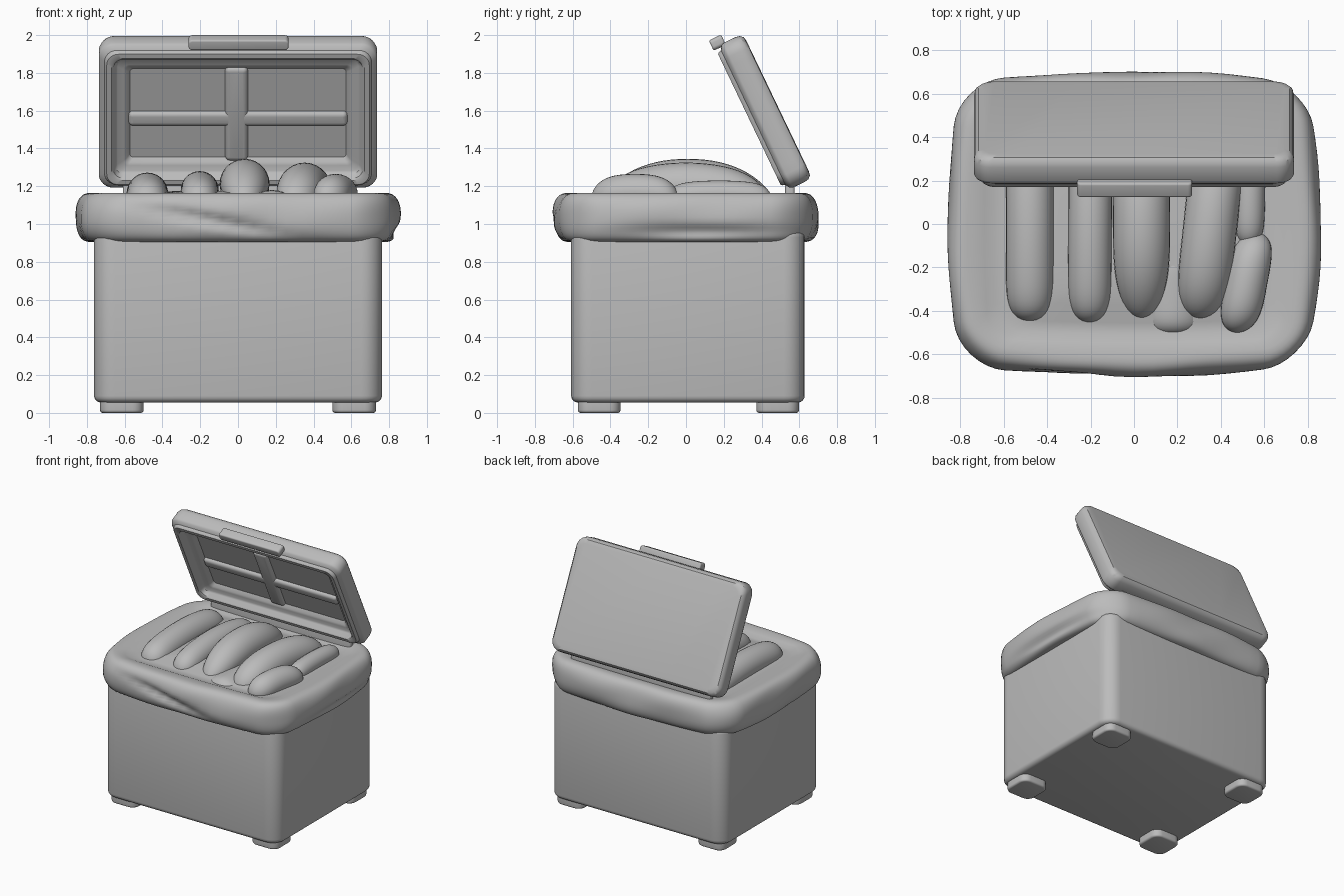
import bpy, bmesh, math
from mathutils import Matrix, Vector

cube = bpy.data.objects.get("Cube")
if cube:
    bpy.data.objects.remove(cube)

grey = bpy.data.materials.new("plain grey")
grey.use_nodes = True
grey.diffuse_color = (0.5, 0.5, 0.5, 1)
grey.node_tree.nodes["Principled BSDF"].inputs["Base Color"].default_value = (0.5, 0.5, 0.5, 1)


def ring(hx, hy, r, z, bow=0.0, side=14, arc=8):
    """Rounded rectangle outline, sides optionally bowed outward."""
    pts = []
    for k, (sx, sy) in enumerate([(1, 1), (-1, 1), (-1, -1), (1, -1)]):
        for i in range(arc + 1):
            a = math.pi / 2 * (k + i / arc)
            pts.append(Vector((sx * (hx - r) + r * math.cos(a),
                               sy * (hy - r) + r * math.sin(a), z)))
    full = []
    for i, p in enumerate(pts):
        full.append(p)
        if i % (arc + 1) == arc:
            q = pts[(i + 1) % len(pts)]
            full += [p.lerp(q, j / side) for j in range(1, side)]
    return [Vector((p.x + bow * p.x / hx * (1 - (p.y / hy) ** 2),
                    p.y + bow * 0.8 * p.y / hy * (1 - (p.x / hx) ** 2), z)) for p in full]


def loft(name, rings, matrix=Matrix(), angle=40):
    """Skin a stack of matching rings and close both ends."""
    bm = bmesh.new()
    rows = [[bm.verts.new(matrix @ p) for p in r] for r in rings]
    n = len(rows[0])
    for a, b in zip(rows, rows[1:]):
        for i in range(n):
            bm.faces.new((a[i], a[(i + 1) % n], b[(i + 1) % n], b[i]))
    bm.faces.new(rows[0][::-1])
    bm.faces.new(rows[-1])
    bmesh.ops.recalc_face_normals(bm, faces=bm.faces)
    mesh = bpy.data.meshes.new(name)
    bm.to_mesh(mesh)
    bm.free()
    mesh.materials.append(grey)
    obj = bpy.data.objects.new(name, mesh)
    bpy.context.collection.objects.link(obj)
    bpy.ops.object.select_all(action='DESELECT')
    obj.select_set(True)
    bpy.context.view_layer.objects.active = obj
    bpy.ops.object.shade_smooth_by_angle(angle=math.radians(angle))


def soft_box(name, centre, half, r, edge, matrix=Matrix()):
    """Box with rounded corners and rounded top and bottom edges."""
    hx, hy, hz = half
    rings = []
    for s in (-1, 1):
        for i in range(5)[::-s]:
            a = math.pi / 2 * i / 4
            d = edge * (1 - math.sin(a))
            rings.append(ring(hx - d, hy - d, max(r - d, 0.004),
                              s * (hz - edge + edge * math.cos(a)), side=2, arc=6))
    loft(name, rings, matrix @ Matrix.Translation(centre))


# Container and feet
soft_box("container_body", (0, 0.01, 0.51), (0.762, 0.618, 0.455), 0.11, 0.035)
for sx, side in ((-1, "right"), (1, "left")):
    for y, end in ((-0.46, "front"), (0.485, "back")):
        soft_box(f"{end}_{side}_foot", (sx * 0.615, y, 0.05), (0.115, 0.113, 0.05), 0.06, 0.015)


# Cloth collar draped over the container top
def fold(p):
    out = Vector((p.x, p.y, 0)).normalized()
    a = math.atan2(p.y, p.x)
    wave = 0.004 * math.sin(5 * a + 14 * p.z) + 0.003 * math.sin(9 * a - 20 * p.z)
    if p.y < -0.5:
        crease = 1.1 - 0.2 * (p.x + 0.55)
        fade = math.exp(-((p.x + 0.15) / 0.3) ** 2)
        wave -= 0.035 * fade * math.exp(-((p.z - crease) / 0.03) ** 2)
    if p.x > 0.6:
        fade = math.exp(-((p.y - 0.1) / 0.35) ** 2)
        wave -= 0.03 * fade * math.exp(-((p.z - 0.96) / 0.035) ** 2)
    return p + out * wave


collar = []
for i in range(25):
    a = math.pi * (i / 24 - 0.5)
    c, s = max(math.cos(a), 0) ** 0.7, math.sin(a)
    w = 0.09 * (c - 1)
    z = 1.035 + 0.13 * math.copysign(abs(s) ** 0.9, s)
    collar.append([fold(p) for p in ring(0.795 + w, 0.65 + w, 0.2 + w, z, 0.065)])
for hx, hy, z in ((0.67, 0.53, 1.155), (0.63, 0.49, 1.138), (0.56, 0.44, 1.142),
                  (0.48, 0.36, 1.165), (0.3, 0.24, 1.175)):
    collar.append(ring(hx, hy, 0.12, z, 0.02))
loft("cloth_collar", collar, angle=60)


# Rounded long pieces lying on the cloth
def sausage(name, front, back, r, top, arch, power):
    """Arched capsule from front to back, ends lower than the middle by arch."""
    rings = []
    for i in range(33):
        t = math.sin(math.pi * (i / 32 - 0.5) * 0.995)
        rad = r * math.sqrt(1 - abs(t) ** power)
        f = (t + 1) / 2
        x = front[0] + (back[0] - front[0]) * f
        y = front[1] + (back[1] - front[1]) * f
        z = top - r - arch * t * t
        rings.append([Vector((x + rad * math.cos(b), y, z + rad * math.sin(b)))
                      for b in (math.tau * j / 28 for j in range(28))])
    loft(name, rings, angle=80)


sausage("sausage_far_right", (-0.48, -0.45), (-0.48, 0.44), 0.11, 1.272, 0.05, 8)
sausage("sausage_right", (-0.205, -0.455), (-0.2, 0.44), 0.1, 1.28, 0.06, 8)
sausage("sausage_middle", (0.035, -0.44), (0.035, 0.46), 0.132, 1.345, 0.1, 3)
sausage("sausage_left", (0.305, -0.44), (0.40, 0.44), 0.125, 1.325, 0.09, 5)
sausage("sausage_short_front", (0.475, -0.5), (0.56, -0.04), 0.098, 1.265, 0.03, 4)
sausage("sausage_short_back", (0.53, -0.1), (0.54, 0.45), 0.07, 1.23, 0.02, 6)
sausage("cloth_lump", (0.18, -0.53), (0.18, -0.1), 0.17, 1.18, 0.005, 6)

# Tilted lid: local y runs up the lid, local z points to the inside
up = Vector((0, -0.432, 0.902)).normalized()
inward = Vector((1, 0, 0)).cross(up)
lid_frame = Matrix((Vector((1, 0, 0)), up, inward)).transposed().to_4x4()
lid_frame.translation = (0, 0.485, 1.625)

lid_profile = [(0.045, 0.0), (0.02, 0.004), (0.005, 0.02), (0.0, 0.045), (0.0, 0.115),
               (0.008, 0.13), (0.03, 0.143), (0.036, 0.16), (0.042, 0.166), (0.068, 0.166),
               (0.078, 0.158), (0.088, 0.125), (0.1, 0.115), (0.13, 0.112),
               (0.145, 0.105), (0.165, 0.085)]
loft("lid", [ring(0.737 - d, 0.425 - d, max(0.08 - d * 0.4, 0.02), z) for d, z in lid_profile],
     lid_frame, 35)
soft_box("lid_long_rib", (0, -0.03, 0.085), (0.58, 0.042, 0.025), 0.025, 0.024, lid_frame)
soft_box("lid_cross_rib", (-0.008, 0, 0.085), (0.06, 0.275, 0.026), 0.025, 0.024, lid_frame)
soft_box("lid_handle", (0.003, 0.44, 0.143), (0.265, 0.03, 0.036), 0.02, 0.01, lid_frame)

# Hinge strip between lid and collar
soft_box("hinge_strip", (0, 0.55, 1.165), (0.61, 0.025, 0.065), 0.015, 0.01)
